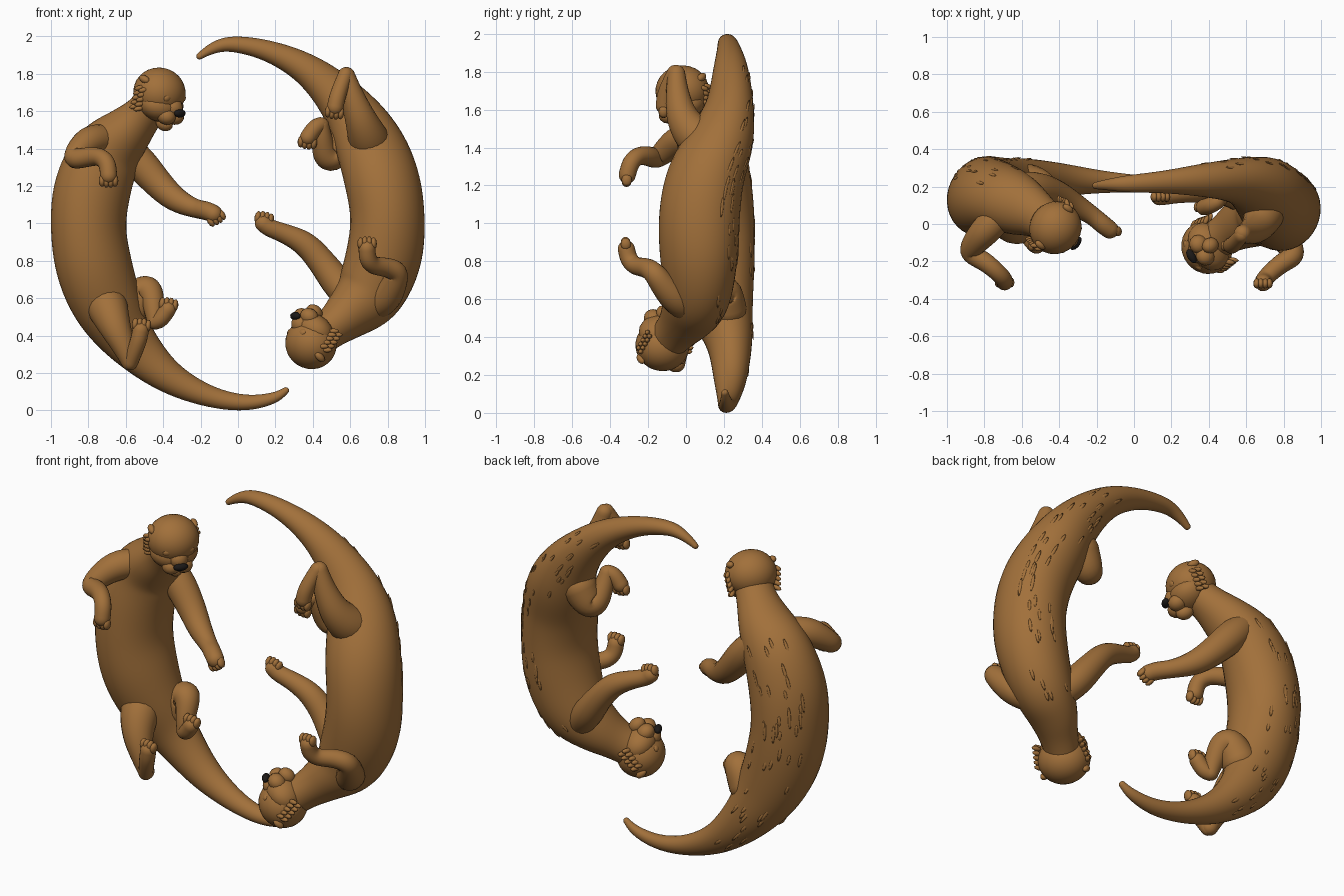
import bpy, bmesh, math, random
from mathutils import Vector, Matrix

if "Cube" in bpy.data.objects:
    bpy.data.objects.remove(bpy.data.objects["Cube"])

random.seed(4)


def material(name, color):
    m = bpy.data.materials.new(name)
    m.diffuse_color = (*color, 1)
    m.use_nodes = True
    m.node_tree.nodes["Principled BSDF"].inputs["Base Color"].default_value = m.diffuse_color
    return m


FUR = material("brown fur", (0.36, 0.163, 0.043))
DARK = material("dark nose", (0.012, 0.01, 0.009))


def finish(name, bm, M, mat=FUR):
    bm.transform(M)
    bmesh.ops.recalc_face_normals(bm, faces=bm.faces)
    me = bpy.data.meshes.new(name)
    bm.to_mesh(me)
    bm.free()
    me.materials.append(mat)
    for p in me.polygons:
        p.use_smooth = True
    ob = bpy.data.objects.new(name, me)
    bpy.context.collection.objects.link(ob)
    return ob


def blob(bm, pos, ax, ay, az, seg=16):
    # ellipsoid with three scaled axes
    m = Matrix((ax, ay, az)).transposed().to_4x4()
    m.translation = pos
    bmesh.ops.create_uvsphere(bm, u_segments=seg, v_segments=max(6, seg // 2), radius=1, matrix=m)


def sample(rows, n):
    # smooth curve through rows of (x, y, z, depth, width)
    pts = [Vector(r if len(r) == 5 else (*r, r[3])) for r in rows]
    out = []
    for i in range(len(pts) - 1):
        a, b, c, d = pts[max(i - 1, 0)], pts[i], pts[i + 1], pts[min(i + 2, len(pts) - 1)]
        for k in range(n + (i == len(pts) - 2)):
            t = k / n
            out.append(b + (c - a) * (0.5 * t) + (a * 2 - b * 5 + c * 4 - d) * (0.5 * t * t)
                       + (b * 3 - a - c * 3 + d) * (0.5 * t ** 3))
    for _ in range(n):
        out = [out[0]] + [(p + q * 2 + r) / 4 for p, q, r in zip(out, out[1:], out[2:])] + [out[-1]]
    return out


def frames(rows, n):
    s = sample(rows, n)
    e1 = Vector((0, 1, 0))
    out = []
    for i, v in enumerate(s):
        p = Vector(v[:3])
        t = (Vector(s[min(i + 1, len(s) - 1)][:3]) - Vector(s[max(i - 1, 0)][:3])).normalized()
        e1 = (e1 - t * t.dot(e1)).normalized()
        out.append((p, t, e1, t.cross(e1), v[3], v[4]))
    return out


def loft(bm, rows, n=6, sides=20, skew=0.0):
    # tube with oval sections and rounded ends; skew leans the oval
    fr = frames(rows, n)
    steps = [math.radians(a) for a in (20, 40, 60, 80)]

    def cap(f, sign):
        p, t, e1, e2, a, b = f
        return [(p + t * sign * min(a, b) * math.sin(k), t, e1, e2, a * math.cos(k), b * math.cos(k))
                for k in steps]
    allf = cap(fr[0], -1)[::-1] + fr + cap(fr[-1], 1)
    rings = []
    for p, t, e1, e2, a, b in allf:
        rings.append([bm.verts.new(p + e1 * a * math.cos(2 * math.pi * j / sides)
                                   + e2 * b * math.sin(2 * math.pi * j / sides + skew)) for j in range(sides)])
    for r0, r1 in zip(rings, rings[1:]):
        for j in range(sides):
            k = (j + 1) % sides
            bm.faces.new((r0[j], r0[k], r1[k], r1[j]))
    bm.faces.new(rings[0])
    bm.faces.new(rings[-1])
    return fr


def digits(bm, pos, direction):
    # four short fingers or toes
    d = Vector(direction).normalized()
    side = d.cross(Vector((0, 1, 0))).normalized()
    up = d.cross(side)
    for i in range(4):
        o = i - 1.5
        c = Vector(pos) + d * (0.034 - 0.005 * abs(o)) + side * o * 0.023
        blob(bm, c, d * 0.034, side * 0.018, up * 0.027, 10)


def limb(name, M, rows, direction, foot=None):
    bm = bmesh.new()
    loft(bm, rows)
    if foot:
        loft(bm, foot)
    digits(bm, (foot or rows)[-1][:3], direction)
    finish(name, bm, M)


def head(name, M, c, forward):
    c = Vector(c)
    f = Vector(forward).normalized()
    u = Vector((0, 0, 1))
    u = (u - f * f.dot(u)).normalized()
    r = f.cross(u)

    def at(side, fwd, up):
        return c + r * side + f * fwd + u * up
    bm = bmesh.new()
    blob(bm, c, r * 0.144, f * 0.138, u * 0.132, 32)                           # skull
    blob(bm, at(0, 0.035, -0.055), r * 0.136, f * 0.113, u * 0.092, 24)        # cheeks
    blob(bm, at(0, 0.105, -0.04), r * 0.058, f * 0.064, u * 0.055)             # bridge
    blob(bm, at(0, 0.095, -0.14), r * 0.042, f * 0.05, u * 0.04)               # chin
    for s in (-1, 1):
        blob(bm, at(s * 0.036, 0.116, -0.088), r * 0.052, f * 0.054, u * 0.046)  # muzzle
        blob(bm, at(s * 0.062, 0.104, 0.01), r * 0.03, f * 0.02, u * 0.024)      # closed eye
    finish(name + " head", bm, M)
    bm = bmesh.new()
    for s in (-1, 1):
        blob(bm, at(s * 0.122, -0.035, 0.062), r * 0.02, f * 0.034, u * 0.02)
    finish(name + " ears", bm, M)
    bm = bmesh.new()
    for s in (-1, 1):                                                          # cheek tufts
        for i in range(5):
            for j in range(2):
                pos = at(s * (0.140 - 0.003 * i), -0.035 + 0.03 * j, 0.012 - 0.027 * i)
                d = (r * s * 0.6 - f * 0.6 - u * 0.5).normalized()
                e = d.cross(f).normalized()
                blob(bm, pos, d * 0.03, e * 0.014, d.cross(e) * 0.013, 8)
    finish(name + " cheek fur", bm, M)
    bm = bmesh.new()
    blob(bm, at(0, 0.17, -0.05), r * 0.042, f * 0.022, u * 0.022)
    finish(name + " nose", bm, M, DARK)


def otter(name, M, neck, tip, shift, slim, skew, heel, inner_arm, inner_dir, outer_arm, head_pos, head_dir):
    # body and tail in one sweep
    trunk = [
        (-0.705, 0.115 + shift, 1.37, 0.2 * slim, 0.187), (-0.78, 0.122 + shift, 1.18, 0.23 * slim, 0.205),
        (-0.80, 0.125 + shift, 0.97, 0.24 * slim, 0.2), (-0.768, 0.14 + shift * 0.7, 0.76, 0.23 * slim, 0.203),
        (-0.695, 0.185, 0.56, 0.172, 0.185), (-0.58, 0.23, 0.375, 0.122, 0.14),
        (-0.39, 0.235, 0.19, 0.09, 0.09), (-0.17, 0.225, 0.08, 0.06, 0.058),
        (0.03, 0.215, 0.041, 0.045, 0.042), (tip - 0.07, 0.21, 0.064, 0.03, 0.03),
        (tip, 0.205, 0.106, 0.018, 0.018)]
    bm = bmesh.new()
    fr = loft(bm, neck + trunk, 8, 36, skew)
    finish(name + " body and tail", bm, M)

    # raised fur locks along the back
    bm = bmesh.new()
    for _ in range(45):
        p, t, e1, e2, a, b = random.choice(fr[22:72])
        q = random.uniform(-1.2, 0.4)
        n = (e1 * math.cos(q) / a + e2 * math.sin(q + skew) / b).normalized()
        pos = p + e1 * a * math.cos(q) + e2 * b * math.sin(q + skew)
        blob(bm, pos - n * 0.002, t * random.uniform(0.03, 0.06), n * 0.005, t.cross(n) * 0.009, 8)
    finish(name + " back fur", bm, M)

    limb(name + " inner arm", M, inner_arm, inner_dir)
    limb(name + " outer arm", M, outer_arm, (0, -0.1, -1))
    h = heel
    limb(name + " outer leg", M, [
        (-0.71, 0.10, 0.58, 0.112), (-0.69, 0.04, 0.53, 0.106), (-0.655, -0.02, 0.44, 0.084),
        (-0.61, -0.045, 0.34 + h / 2, 0.062), (-0.58, -0.05, 0.26 + h, 0.046)], (0.15, -0.1, 1),
        [(-0.575, -0.06, 0.255 + h, 0.04), (-0.55, -0.09, 0.32 + h, 0.042),
         (-0.53, -0.11, 0.38 + h, 0.044), (-0.52, -0.115, 0.43 + h, 0.044)])
    limb(name + " inner leg", M, [
        (-0.56, 0.22, 0.55, 0.1), (-0.505, 0.21, 0.64, 0.085), (-0.465, 0.18, 0.625, 0.067),
        (-0.45, 0.14, 0.54, 0.054), (-0.445, 0.12, 0.475, 0.042)], (0.15, 0, 1),
        [(-0.44, 0.115, 0.472, 0.04), (-0.41, 0.1, 0.49, 0.044), (-0.375, 0.09, 0.54, 0.044)])
    head(name, M, head_pos, head_dir)


otter("upright otter", Matrix.Identity(4),
      [(-0.44, -0.01, 1.665, 0.10, 0.10), (-0.505, 0.04, 1.585, 0.115, 0.105),
       (-0.595, 0.09, 1.49, 0.155, 0.14)], 0.255, 0.022, 0.9, 0.08, 0.0,
      [(-0.62, 0.19, 1.42, 0.08), (-0.53, 0.19, 1.33, 0.09), (-0.42, 0.16, 1.205, 0.078),
       (-0.33, 0.11, 1.125, 0.066), (-0.23, 0.05, 1.08, 0.05), (-0.17, 0.0, 1.068, 0.05),
       (-0.13, -0.03, 1.05, 0.048)], (0.5, -0.3, -0.8),
      [(-0.72, 0.04, 1.45, 0.08), (-0.79, -0.03, 1.44, 0.082), (-0.85, -0.10, 1.39, 0.068),
       (-0.875, -0.155, 1.345, 0.054), (-0.80, -0.20, 1.355, 0.052), (-0.74, -0.25, 1.355, 0.047),
       (-0.70, -0.29, 1.32, 0.046), (-0.692, -0.31, 1.255, 0.045)],
      (-0.42, -0.02, 1.70), (0.72, -0.55, -0.38))

# the second animal is turned half way round the middle
turn = Matrix.Translation((0, 0, 1)) @ Matrix.Rotation(math.pi, 4, 'Y') @ Matrix.Translation((0, 0, -1))
otter("upside down otter", turn,
      [(-0.42, -0.10, 1.62, 0.10, 0.10), (-0.50, -0.045, 1.56, 0.115, 0.105),
       (-0.595, 0.015, 1.48, 0.15, 0.14)], 0.205, -0.055, 0.88, -0.08, -0.05,
      [(-0.62, 0.12, 1.42, 0.08), (-0.54, 0.165, 1.33, 0.085), (-0.45, 0.185, 1.21, 0.074),
       (-0.36, 0.18, 1.11, 0.066), (-0.25, 0.165, 1.055, 0.052), (-0.17, 0.15, 1.025, 0.047),
       (-0.135, 0.145, 1.0, 0.045)], (-0.2, 0, -1),
      [(-0.73, 0.01, 1.44, 0.08), (-0.79, -0.05, 1.40, 0.082), (-0.835, -0.12, 1.325, 0.068),
       (-0.85, -0.17, 1.26, 0.056), (-0.79, -0.21, 1.235, 0.052), (-0.725, -0.265, 1.225, 0.047),
       (-0.695, -0.30, 1.19, 0.046), (-0.69, -0.315, 1.135, 0.045)],
      (-0.39, -0.125, 1.645), (0.62, -0.35, -0.62))
